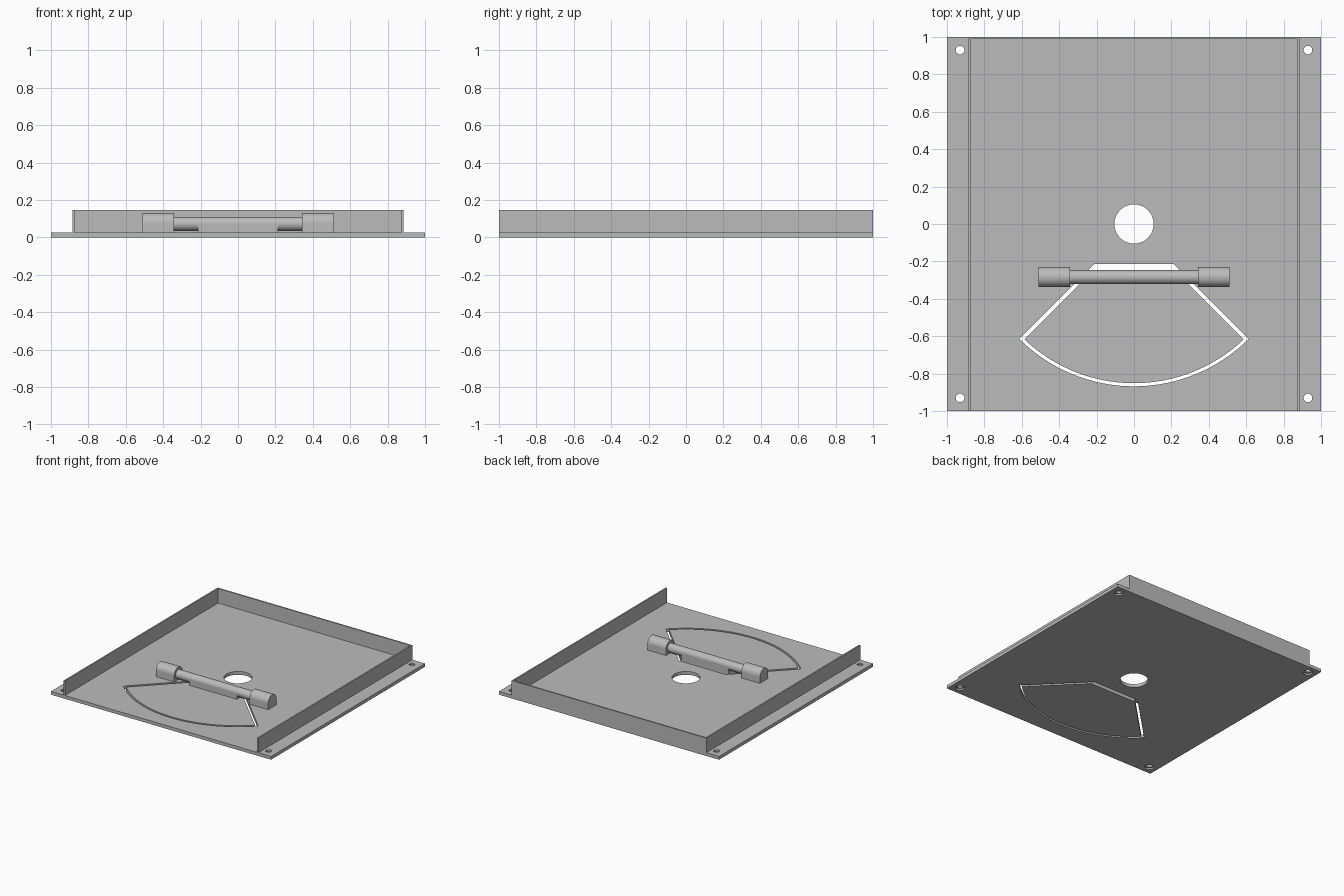
import bpy, bmesh, math
from mathutils import Matrix

cube = bpy.data.objects.get("Cube")
if cube:
    bpy.data.objects.remove(cube, do_unlink=True)

grey = bpy.data.materials.new("plain grey")
grey.use_nodes = True
colour = (0.5, 0.5, 0.5, 1)
grey.diffuse_color = colour
grey.node_tree.nodes["Principled BSDF"].inputs["Base Color"].default_value = colour

PLATE = 0.027      # plate thickness
WALL = 0.147       # wall top
ROD_Y, ROD_Z, ROD_R = -0.284, 0.072, 0.037


def finish(name, bm, smooth=False):
    bmesh.ops.recalc_face_normals(bm, faces=bm.faces)
    mesh = bpy.data.meshes.new(name)
    bm.to_mesh(mesh)
    bm.free()
    mesh.materials.append(grey)
    obj = bpy.data.objects.new(name, mesh)
    bpy.context.collection.objects.link(obj)
    if smooth:
        bpy.ops.object.select_all(action="DESELECT")
        obj.select_set(True)
        bpy.context.view_layer.objects.active = obj
        bpy.ops.object.shade_smooth_by_angle(angle=math.radians(30))
    return obj


def box(name, x, y, z):
    bm = bmesh.new()
    bmesh.ops.create_cube(bm, size=1)
    for v in bm.verts:
        v.co = [lo + (c + 0.5) * (hi - lo) for c, (lo, hi) in zip(v.co, (x, y, z))]
    return finish(name, bm)


def prism(name, points, offset, smooth=False):
    bm = bmesh.new()
    face = bm.faces.new([bm.verts.new(p) for p in points])
    new = bmesh.ops.extrude_face_region(bm, geom=[face])["geom"]
    bmesh.ops.translate(bm, vec=offset, verts=[g for g in new if isinstance(g, bmesh.types.BMVert)])
    return finish(name, bm, smooth)


def cylinder(name, r1, r2, depth, matrix, smooth=False, sides=48):
    bm = bmesh.new()
    bmesh.ops.create_cone(bm, cap_ends=True, segments=sides, radius1=r1, radius2=r2,
                          depth=depth, matrix=matrix)
    return finish(name, bm, smooth)


def sector(top, radius, inset, z):
    """Wedge with a flat top edge, 45 degree sides and a round front edge."""
    half = math.pi / 4 - math.asin(inset / radius)
    arc = [half * (1 - i / 16) for i in range(33)]
    side = top - inset * math.sqrt(2)
    return ([(-side, -top, z), (side, -top, z)]
            + [(radius * math.sin(a), -radius * math.cos(a), z) for a in arc])


def cut(target, cutter):
    cutter.hide_render = True
    mod = target.modifiers.new("cut", "BOOLEAN")
    mod.operation = "DIFFERENCE"
    mod.solver = "EXACT"
    mod.object = cutter
    bpy.context.view_layer.objects.active = target
    bpy.ops.object.modifier_apply(modifier=mod.name)
    bpy.data.objects.remove(cutter, do_unlink=True)


# Base plate with flap opening, centre hole and corner screw holes
plate = box("base_plate", (-1, 1), (-1, 1), (0, PLATE))
cut(plate, prism("flap_cutter", sector(0.213, 0.868, 0, -0.1), (0, 0, 0.3)))
cut(plate, cylinder("hole_cutter", 0.105, 0.105, 0.3, Matrix()))
for sx in (-1, 1):
    for sy in (-1, 1):
        spot = (sx * 0.93, sy * 0.93, 0)
        cut(plate, cylinder("screw_cutter", 0.023, 0.023, 0.3, Matrix.Translation(spot), sides=32))
        cut(plate, cylinder("recess_cutter", 0.036, 0.036, 0.026, Matrix.Translation(spot), sides=32))

# Walls on three sides
box("left_wall", (0.873, 0.885), (-1, 1), (PLATE, WALL))
box("right_wall", (-0.885, -0.873), (-1, 1), (PLATE, WALL))
box("back_wall", (-0.873, 0.873), (0.988, 1), (PLATE, WALL))

# Swinging flap with its hinge rod and web
prism("flap", sector(ROD_R - ROD_Y - 2 * ROD_R, 0.851, 0.021, 0), (0, 0, PLATE))
box("hinge_web", (-0.214, 0.214), (ROD_Y - ROD_R, ROD_Y + ROD_R), (PLATE, ROD_Z))
cylinder("hinge_rod", ROD_R, ROD_R, 0.8,
         Matrix.Translation((0, ROD_Y, ROD_Z)) @ Matrix.Rotation(math.pi / 2, 4, "Y"), True)

# Round-topped hinge blocks
R = 0.054
for name, x in (("left_hinge_block", 0.343), ("right_hinge_block", -0.511)):
    arch = [(x, ROD_Y + R * math.cos(math.pi * i / 24), 0.077 + R * math.sin(math.pi * i / 24))
            for i in range(25)]
    feet = [(x, ROD_Y - R, PLATE), (x, ROD_Y + R, PLATE)]
    prism(name, arch + feet, (0.168, 0, 0), True)
